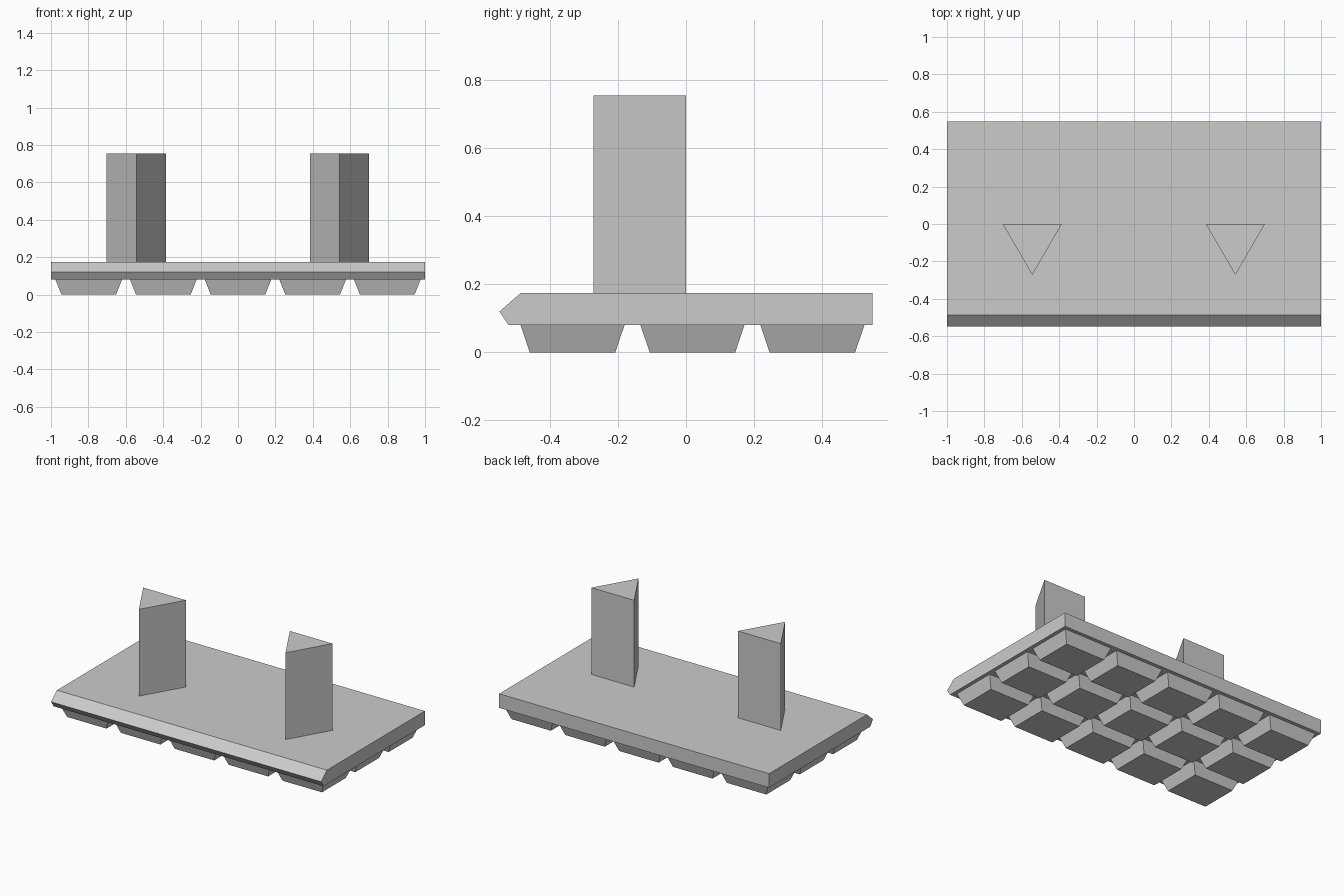
import bpy
import bmesh
from mathutils import Vector

old = bpy.data.objects.get("Cube")
if old:
    bpy.data.objects.remove(old, do_unlink=True)

GREY = (0.6, 0.6, 0.6, 1.0)
mat = bpy.data.materials.new("plain grey")
mat.use_nodes = True
mat.diffuse_color = GREY
mat.node_tree.nodes["Principled BSDF"].inputs["Base Color"].default_value = GREY


def loft(name, start, end):
    """Join two matching outlines into a closed, flat-sided solid."""
    bm = bmesh.new()
    a = [bm.verts.new(p) for p in start]
    b = [bm.verts.new(p) for p in end]
    bm.faces.new(a)
    bm.faces.new(b)
    for i in range(len(a)):
        j = (i + 1) % len(a)
        bm.faces.new((a[i], a[j], b[j], b[i]))
    bmesh.ops.recalc_face_normals(bm, faces=bm.faces)
    mesh = bpy.data.meshes.new(name)
    bm.to_mesh(mesh)
    bm.free()
    mesh.materials.append(mat)
    obj = bpy.data.objects.new(name, mesh)
    bpy.context.collection.objects.link(obj)
    return obj


def rectangle(cx, cy, hx, hy, z):
    return [Vector((cx + sx * hx, cy + sy * hy, z))
            for sx, sy in ((-1, -1), (1, -1), (1, 1), (-1, 1))]


BASE, TOP, POST_TOP = 0.08, 0.174, 0.755

# Slab with a pointed front edge
profile = [(-0.549, 0.12), (-0.487, TOP), (0.549, TOP), (0.549, BASE), (-0.522, BASE)]
loft("slab", [(-1, y, z) for y, z in profile], [(1, y, z) for y, z in profile])

# Triangular posts, pointing forward
for side, cx in (("right", -0.544), ("left", 0.542)):
    outline = [(cx - 0.158, 0), (cx, -0.272), (cx + 0.158, 0)]
    loft(side + "_post", [(x, y, TOP) for x, y in outline],
         [(x, y, POST_TOP) for x, y in outline])

# Grid of tapered feet
for row in range(3):
    for col in range(5):
        cx, cy = (col - 2) * 0.399, 0.019 + (row - 1) * 0.353
        loft(f"foot_{row + 1}_{col + 1}",
             rectangle(cx, cy, 0.178, 0.153, BASE),
             rectangle(cx, cy, 0.146, 0.126, 0))
